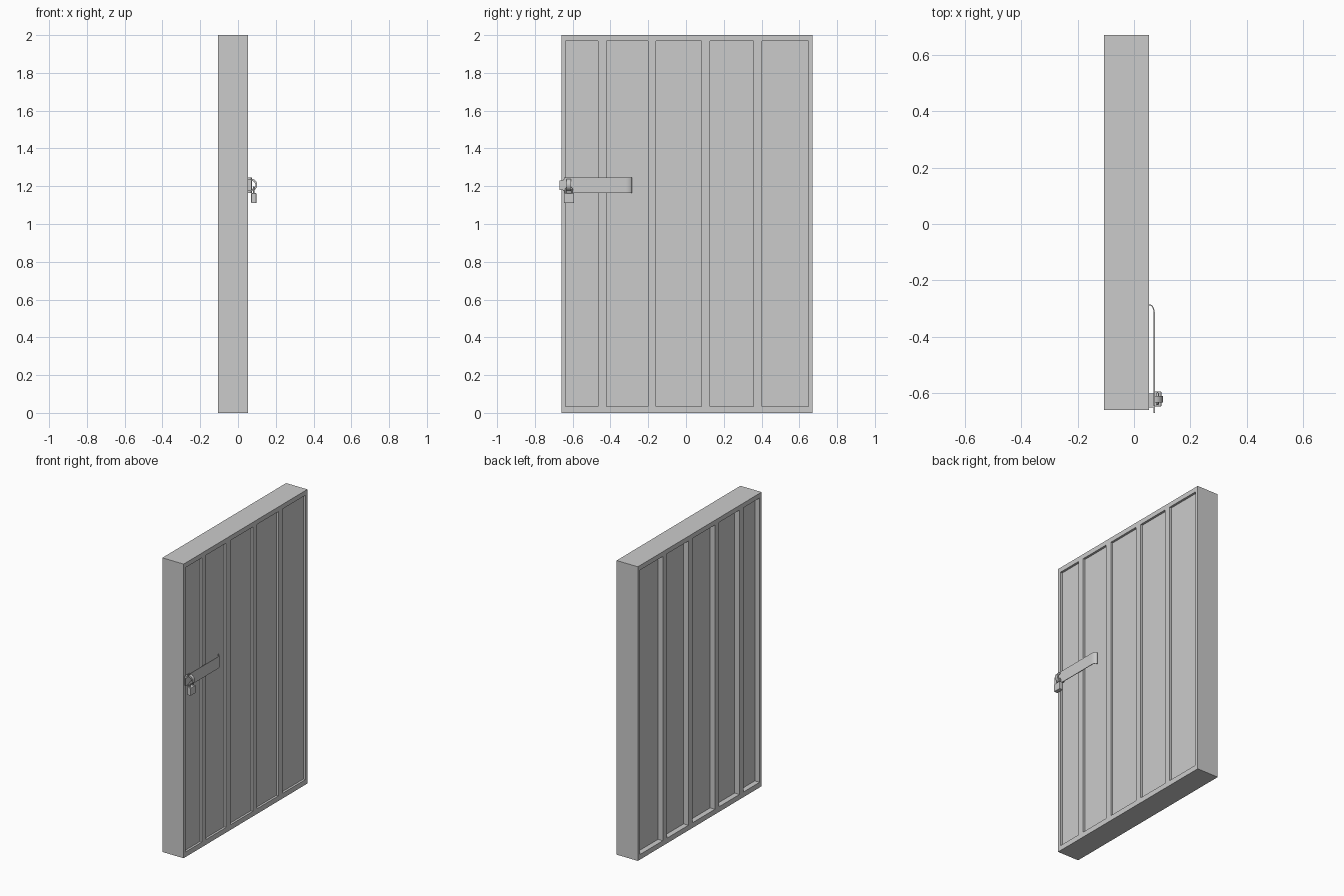
import bpy, bmesh, math
from mathutils import Vector

if "Cube" in bpy.data.objects:
    bpy.data.objects.remove(bpy.data.objects["Cube"])

X0, X1 = -0.107, 0.053        # door back and front planes
Y0, Y1 = -0.66, 0.67


def box(name, x0, x1, y0, y1, z0, z1, bevel=0.0):
    bm = bmesh.new()
    bmesh.ops.create_cube(bm, size=1)
    for v in bm.verts:
        v.co = Vector(((x0 + x1) / 2 + v.co.x * (x1 - x0),
                       (y0 + y1) / 2 + v.co.y * (y1 - y0),
                       (z0 + z1) / 2 + v.co.z * (z1 - z0)))
    me = bpy.data.meshes.new(name)
    bm.to_mesh(me)
    bm.free()
    ob = bpy.data.objects.new(name, me)
    bpy.context.collection.objects.link(ob)
    if bevel:
        m = ob.modifiers.new("bevel", 'BEVEL')
        m.width, m.segments = bevel, 2
    return ob


def extrude(name, outline, axis, depth):
    """Closed 3D outline pushed along an axis vector."""
    bm = bmesh.new()
    face = bm.faces.new([bm.verts.new(p) for p in outline])
    r = bmesh.ops.extrude_face_region(bm, geom=[face])
    vs = [g for g in r["geom"] if isinstance(g, bmesh.types.BMVert)]
    bmesh.ops.translate(bm, verts=vs, vec=Vector(axis) * depth)
    bmesh.ops.recalc_face_normals(bm, faces=bm.faces)
    me = bpy.data.meshes.new(name)
    bm.to_mesh(me)
    bm.free()
    ob = bpy.data.objects.new(name, me)
    bpy.context.collection.objects.link(ob)
    return ob


def rod(name, points, radius):
    cu = bpy.data.curves.new(name, 'CURVE')
    cu.dimensions = '3D'
    cu.bevel_depth, cu.bevel_resolution, cu.use_fill_caps = radius, 3, True
    s = cu.splines.new('POLY')
    s.points.add(len(points) - 1)
    for p, c in zip(s.points, points):
        p.co = (*c, 1)
    ob = bpy.data.objects.new(name, cu)
    bpy.context.collection.objects.link(ob)
    return ob


def arc(cu, cv, r, a0, a1, n):
    return [(cu + r * math.cos(math.radians(a0 + (a1 - a0) * i / n)),
             cv + r * math.sin(math.radians(a0 + (a1 - a0) * i / n)))
            for i in range(n + 1)]


# door frame
box("frame_bottom", X0, X1, Y0, Y1, 0, 0.035)
box("frame_top", X0, X1, Y0, Y1, 1.968, 2)
box("frame_left", X0, X1, Y0, Y0 + 0.022, 0.035, 1.968)
box("frame_right", X0, X1, Y1 - 0.022, Y1, 0.035, 1.968)

# recessed panels between flush battens
ribs = [-0.443, -0.18, 0.105, 0.38]
edges = [Y0 + 0.022] + [e for r in ribs for e in (r - 0.022, r + 0.022)] + [Y1 - 0.022]
for i in range(0, len(edges), 2):
    box("panel", X0 + 0.036, X1 - 0.015, edges[i], edges[i + 1], 0.035, 1.968)
for r in ribs:
    box("batten", X0, X1, r - 0.022, r + 0.022, 0.035, 1.968)

# hasp strap, rounded down to the door at its far end
R, T = 0.021, 0.004
outer = arc(X1, -0.285 - R - 0.012, R, 0, 90, 8)
inner = arc(X1, -0.285 - R - 0.012, R - T, 90, 0, 8)
foot = [(X1 - 0.001, -0.284), (X1 - 0.001, -0.288)]
prof = [(X1 + R, -0.645)] + [(x, y + (0.012 if i > 4 else 0.012 * i / 5))
        for i, (x, y) in enumerate(outer)]
prof += foot[1:] + [(x, y + (0.012 if i < 4 else 0.012 * (8 - i) / 5))
        for i, (x, y) in enumerate(inner)] + [(X1 + R - T, -0.645)]
extrude("hasp_strap", [(x, y, 1.165) for x, y in prof], (0, 0, 1), 0.08)

# hasp tip and staple base plate
box("hasp_tip", X1 + R - T, X1 + R, -0.67, -0.645, 1.18, 1.23)
box("staple_base", X1, X1 + R - T, -0.65, -0.6, 1.175, 1.235)

# half-round staple the padlock hangs from
sc = 1.207
u = arc(X1 + R - T, sc, 0.032, -90, 90, 14) + arc(X1 + R - T, sc, 0.022, 90, -90, 14)
extrude("staple", [(x, -0.632, z) for x, z in u], (0, 1, 0), 0.022)

# padlock
box("padlock_body", 0.07, 0.097, -0.647, -0.593, 1.11, 1.163, 0.003)
pts = [(-0.602, 1.155)] + arc(-0.62, 1.177, 0.018, 0, 180, 14) + [(-0.638, 1.155)]
rod("padlock_shackle", [(0.0835, y, z) for y, z in pts], 0.0045)

for ob in bpy.context.scene.objects:
    ob.select_set(ob.name in {"hasp_strap", "staple"})
bpy.context.view_layer.objects.active = bpy.data.objects["staple"]
bpy.ops.object.shade_smooth_by_angle(angle=math.radians(35))
